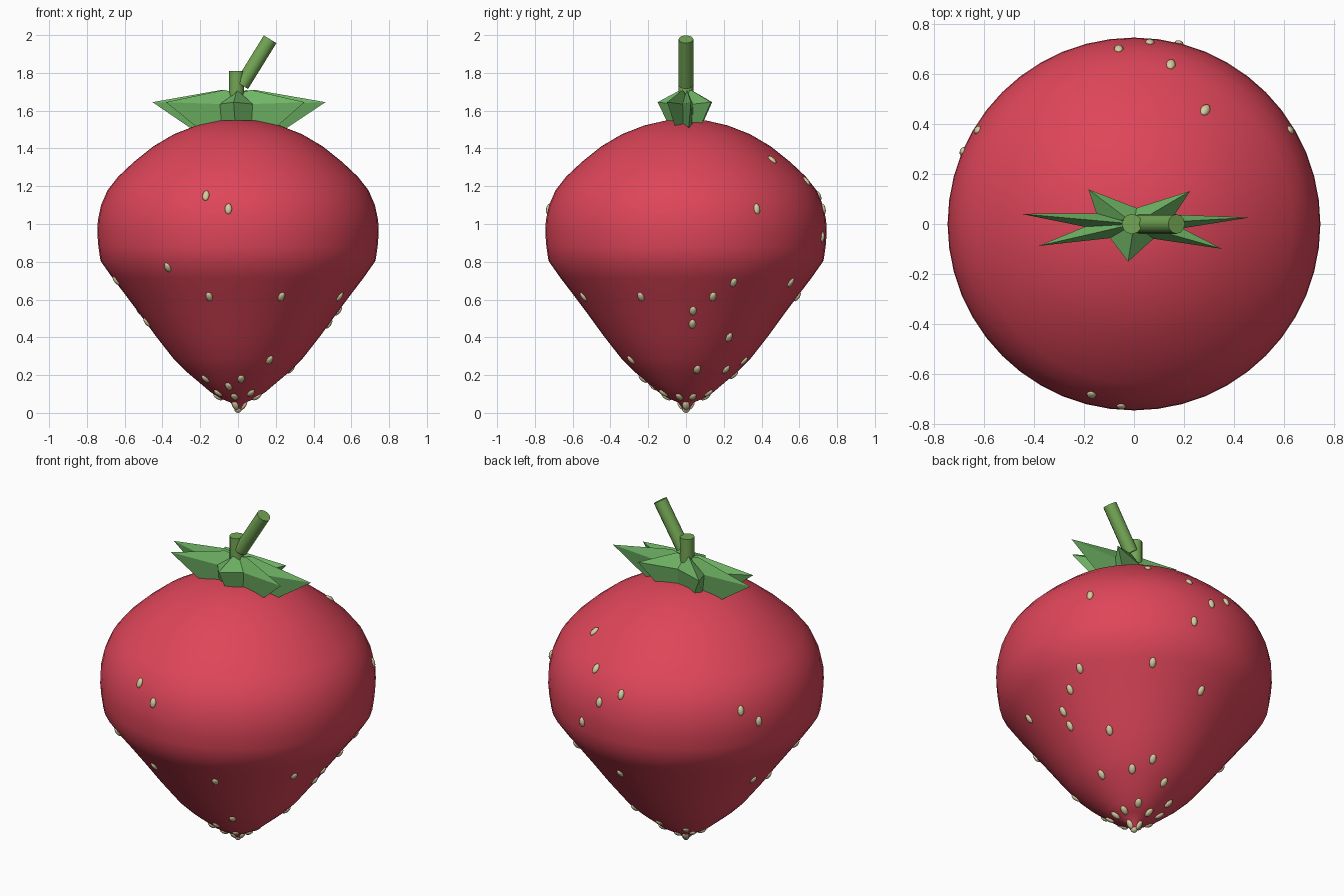
import bpy, bmesh
from math import sin, cos, radians, atan2, pi
from mathutils import Matrix, Vector

if "Cube" in bpy.data.objects:
    bpy.data.objects.remove(bpy.data.objects["Cube"])


def material(name, rgb):
    m = bpy.data.materials.new(name)
    m.diffuse_color = (*rgb, 1)
    m.use_nodes = True
    m.node_tree.nodes["Principled BSDF"].inputs["Base Color"].default_value = m.diffuse_color
    return m


def finish(bm, name, mat, smooth):
    bmesh.ops.recalc_face_normals(bm, faces=bm.faces)
    for f in bm.faces:
        f.smooth = smooth
    me = bpy.data.meshes.new(name)
    bm.to_mesh(me)
    bm.free()
    ob = bpy.data.objects.new(name, me)
    bpy.context.collection.objects.link(ob)
    me.materials.append(mat)
    return ob


red = material("red", (0.73, 0.06, 0.10))
green = material("leaf_green", (0.16, 0.46, 0.13))
stem_green = material("stem_green", (0.17, 0.38, 0.09))
cream = material("seed_cream", (0.68, 0.60, 0.35))

# Fruit body: revolved profile of (radius, height)
profile = [(0, 0.01), (0.02, 0.025), (0.04, 0.055), (0.09, 0.075), (0.145, 0.11), (0.21, 0.165),
           (0.275, 0.22), (0.34, 0.285), (0.434, 0.405), (0.525, 0.53), (0.60, 0.63), (0.665, 0.715),
           (0.728, 0.805), (0.739, 0.88), (0.745, 0.95), (0.742, 1.02), (0.725, 1.10),
           (0.69, 1.18), (0.635, 1.25), (0.55, 1.33), (0.45, 1.41), (0.34, 1.475),
           (0.22, 1.522), (0.11, 1.547), (0, 1.55)]
bm = bmesh.new()
vs = [bm.verts.new((r, 0, z)) for r, z in profile]
es = [bm.edges.new(p) for p in zip(vs, vs[1:])]
bmesh.ops.spin(bm, geom=vs + es, cent=(0, 0, 0), axis=(0, 0, 1), angle=2 * pi, steps=48,
               use_merge=True)
bmesh.ops.remove_doubles(bm, verts=bm.verts, dist=1e-4)
finish(bm, "fruit_body", red, True)

# Seeds: small ellipsoids on the skin, given as (azimuth in degrees, height)
seeds = [(256, 1.15), (266, 1.08), (238, 0.77), (255, 0.615), (293, 0.615), (300, 0.28),
         (221, 0.18), (274, 0.18), (254, 0.14), (31, 1.08), (58, 1.34), (77, 1.225),
         (95, 1.15), (85, 1.08), (76, 0.93), (59, 0.69), (23, 0.69), (14, 0.615),
         (4, 0.54), (4, 0.47), (-24, 0.615), (88, 0.615), (32, 0.40), (12, 0.23),
         (48, 0.23), (68, 0.275), (90, 0.20), (125, 0.15), (168, 0.54), (190, 0.48),
         (190, 0.70), (149, 1.08), (157, 1.0)]
seeds += [(20 + 40 * i, 0.085 + 0.02 * (i % 2)) for i in range(9)]
seeds += [(120 * i, 0.04) for i in range(3)]
bm = bmesh.new()
for az, z in seeds:
    for (r0, z0), (r1, z1) in zip(profile, profile[1:]):
        if z0 <= z <= z1:
            break
    r = r0 + (r1 - r0) * (z - z0) / (z1 - z0)
    lean = atan2(r1 - r0, z1 - z0)
    mat = (Matrix.Rotation(radians(az), 4, 'Z') @ Matrix.Translation((r, 0, z))
           @ Matrix.Rotation(lean, 4, 'Y') @ Matrix.Diagonal((0.013, 0.019, 0.029, 1)))
    bmesh.ops.create_uvsphere(bm, u_segments=8, v_segments=6, radius=1, matrix=mat)
bmesh.ops.create_uvsphere(bm, u_segments=8, v_segments=6, radius=1,
                          matrix=Matrix.Translation((0, 0, 0.02))
                          @ Matrix.Diagonal((0.02, 0.02, 0.02, 1)))
finish(bm, "seeds", cream, True)

# Leaf crown: seven-pointed faceted star, squashed front to back
SQUASH = 0.32
rings = [((0.09, 1.71), (0.07, 1.68)), ((0.47, 1.645), (0.20, 1.635)),
         ((0.25, 1.50), (0.18, 1.51))]
bm = bmesh.new()
loops = []
for tip, valley in rings:
    ring = []
    for i in range(14):
        a = radians(10) + i * pi / 7
        r, z = valley if i % 2 else tip
        ring.append(bm.verts.new((r * cos(a), r * sin(a) * SQUASH, z)))
    loops.append(ring)
top, base = bm.verts.new((0, 0, 1.69)), bm.verts.new((0, 0, 1.50))
for i in range(14):
    j = (i + 1) % 14
    bm.faces.new((top, loops[0][i], loops[0][j]))
    bm.faces.new((base, loops[2][j], loops[2][i]))
    for a, b in zip(loops, loops[1:]):
        bm.faces.new((a[i], b[i], b[j], a[j]))
finish(bm, "leaf_crown", green, False)


# Stem: upright stub and leaning stalk
def rod(name, p, q, radius):
    p, q = Vector(p), Vector(q)
    d = q - p
    m = Matrix.Translation((p + q) / 2) @ d.to_track_quat('Z', 'Y').to_matrix().to_4x4()
    bm = bmesh.new()
    bmesh.ops.create_cone(bm, cap_ends=True, segments=12, radius1=radius, radius2=radius,
                          depth=d.length, matrix=m)
    ob = finish(bm, name, stem_green, False)
    bpy.ops.object.select_all(action='DESELECT')
    ob.select_set(True)
    bpy.context.view_layer.objects.active = ob
    bpy.ops.object.shade_smooth_by_angle(angle=radians(40))


rod("stem_stub", (-0.008, 0, 1.55), (-0.008, 0, 1.81), 0.04)
rod("stem_stalk", (0.02, 0, 1.735), (0.17, 0, 1.978), 0.039)
